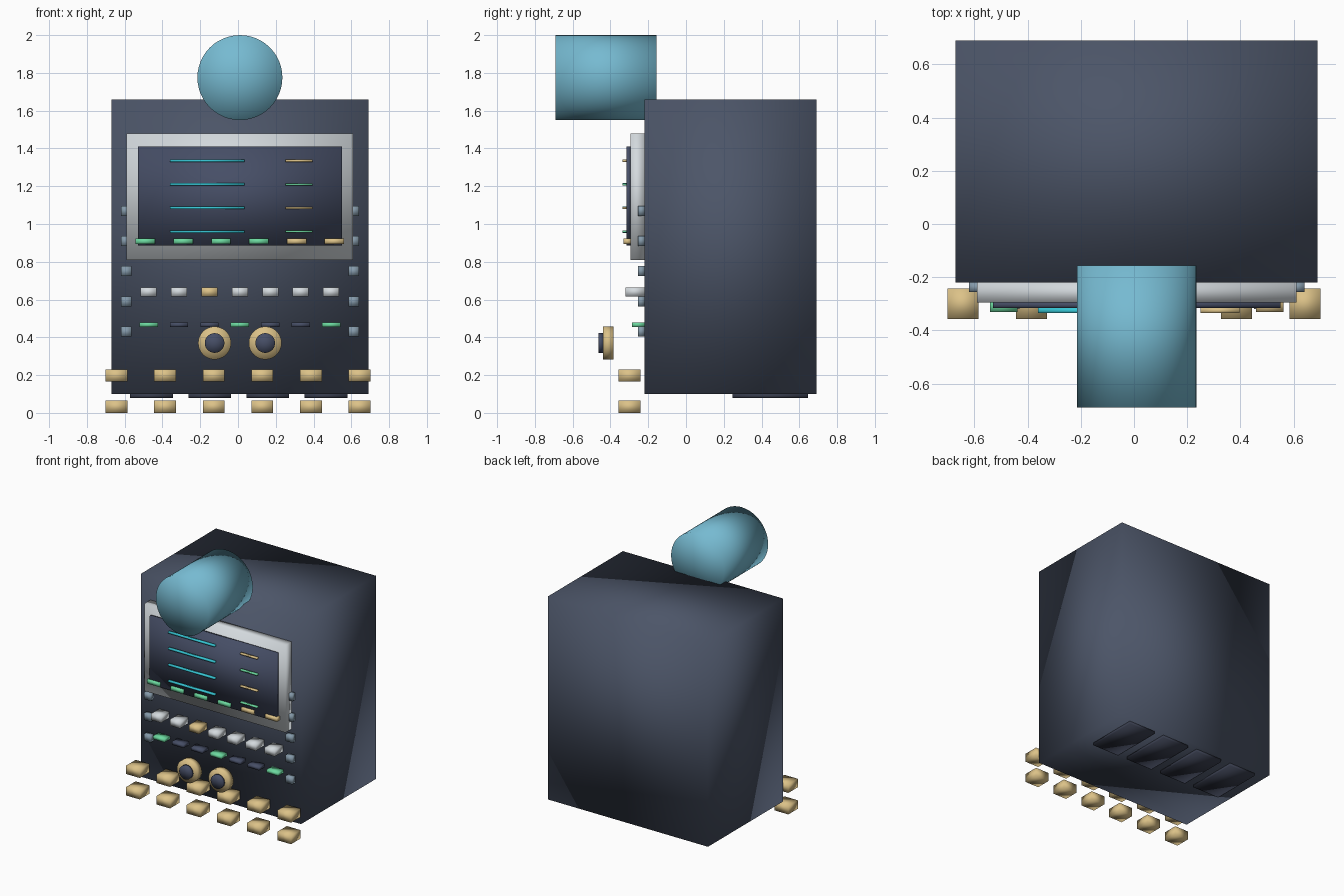
import bpy
import bmesh
import math
from mathutils import Matrix

old = bpy.data.objects.get("Cube")
if old:
    bpy.data.objects.remove(old, do_unlink=True)


def material(name, *rgb):
    """One flat colour, given as 0-255 sRGB and stored as linear."""
    lin = [((c / 255 + 0.055) / 1.055) ** 2.4 for c in rgb] + [1.0]
    m = bpy.data.materials.new(name)
    m.use_nodes = True
    m.diffuse_color = lin
    bsdf = next(n for n in m.node_tree.nodes if n.type == 'BSDF_PRINCIPLED')
    bsdf.inputs["Base Color"].default_value = lin
    bsdf.inputs["Roughness"].default_value = 0.6
    return m


slate = material("slate", 76, 85, 104)
navy = material("navy", 70, 78, 102)
dark = material("dark_slate", 54, 59, 75)
silver = material("silver", 212, 218, 222)
steel = material("steel_blue", 133, 154, 170)
gold = material("gold", 220, 194, 136)
green = material("green", 108, 218, 160)
cyan = material("cyan", 55, 200, 215)
teal = material("teal", 118, 186, 209)


def finish(bm, name, mat):
    for f in bm.faces:
        f.smooth = True
    mesh = bpy.data.meshes.new(name)
    bm.to_mesh(mesh)
    bm.free()
    mesh.materials.append(mat)
    obj = bpy.data.objects.new(name, mesh)
    bpy.context.collection.objects.link(obj)
    return obj


def box(name, mat, x, y, z):
    """Box from (min, max) pairs."""
    bm = bmesh.new()
    size = [b - a for a, b in (x, y, z)]
    mid = [(a + b) / 2 for a, b in (x, y, z)]
    bmesh.ops.create_cube(bm, size=1, matrix=Matrix.Translation(mid) @ Matrix.Diagonal(size + [1]))
    return finish(bm, name, mat)


def plate(name, mat, cx, cz, w, h, y):
    """Box centred on (cx, cz) of the front."""
    return box(name, mat, (cx - w / 2, cx + w / 2), y, (cz - h / 2, cz + h / 2))


def drum(name, mat, cx, cz, r, y):
    """Cylinder lying along y."""
    bm = bmesh.new()
    place = Matrix.Translation((cx, sum(y) / 2, cz)) @ Matrix.Rotation(math.pi / 2, 4, 'X')
    bmesh.ops.create_cone(bm, cap_ends=True, cap_tris=True, segments=48, radius1=r,
                          radius2=r, depth=y[1] - y[0], matrix=place)
    return finish(bm, name, mat)


MID = 0.01      # centre line of the cabinet
FACE = -0.22    # front plane of the cabinet

# Cabinet, display frame, screen and top drum
box("cabinet", slate, (-0.67, 0.69), (FACE, 0.69), (0.10, 1.66))
box("display_frame", silver, (-0.59, 0.61), (-0.295, FACE), (0.81, 1.48))
box("screen", navy, (-0.53, 0.55), (-0.315, -0.295), (0.885, 1.41))
drum("top_drum", teal, MID, 1.775, 0.225, (-0.69, -0.155))

# Traces and readouts on the screen
for i in range(4):
    z = 1.335 - 0.125 * i
    plate(f"trace_{i}", cyan, -0.163, z, 0.395, 0.013, (-0.335, -0.315))
    plate(f"readout_{i}", green if i % 2 else gold, 0.323, z, 0.145, 0.011, (-0.335, -0.315))

# Soft keys under the screen
for i in range(6):
    plate(f"soft_key_{i}", green if i < 4 else gold, MID + 0.2 * (i - 2.5), 0.908,
          0.103, 0.03, (-0.33, -0.29))

# Two rows of keys
for i in range(7):
    x = MID + 0.161 * (i - 3)
    plate(f"push_button_{i}", gold if i == 2 else silver, x, 0.64, 0.085, 0.048, (-0.32, FACE))
    plate(f"flat_key_{i}", navy if i % 3 else green, x, 0.467, 0.097, 0.025, (-0.287, FACE))

# Side clips, two rotary knobs
for side, s in (("right", -1), ("left", 1)):
    for i in range(5):
        plate(f"{side}_clip_{i}", steel, MID + s * 0.602, 0.43 + 0.16 * i, 0.056, 0.053, (-0.255, FACE))
    x = MID + s * 0.134
    drum(f"{side}_knob", gold, x, 0.37, 0.087, (-0.44, -0.385))
    drum(f"{side}_knob_cap", navy, x, 0.37, 0.052, (-0.463, -0.44))

# Two rows of connector blocks
for row, z in (("lower", 0.033), ("upper", 0.198)):
    for i in range(6):
        plate(f"{row}_connector_{i}", gold, 0.257 * (i - 2.5), z, 0.116, 0.065, (-0.357, -0.242))

# Feet under the cabinet
for i in range(4):
    plate(f"foot_{i}", dark, 0.004 + 0.308 * (i - 1.5), 0.09, 0.226, 0.022, (0.245, 0.645))
